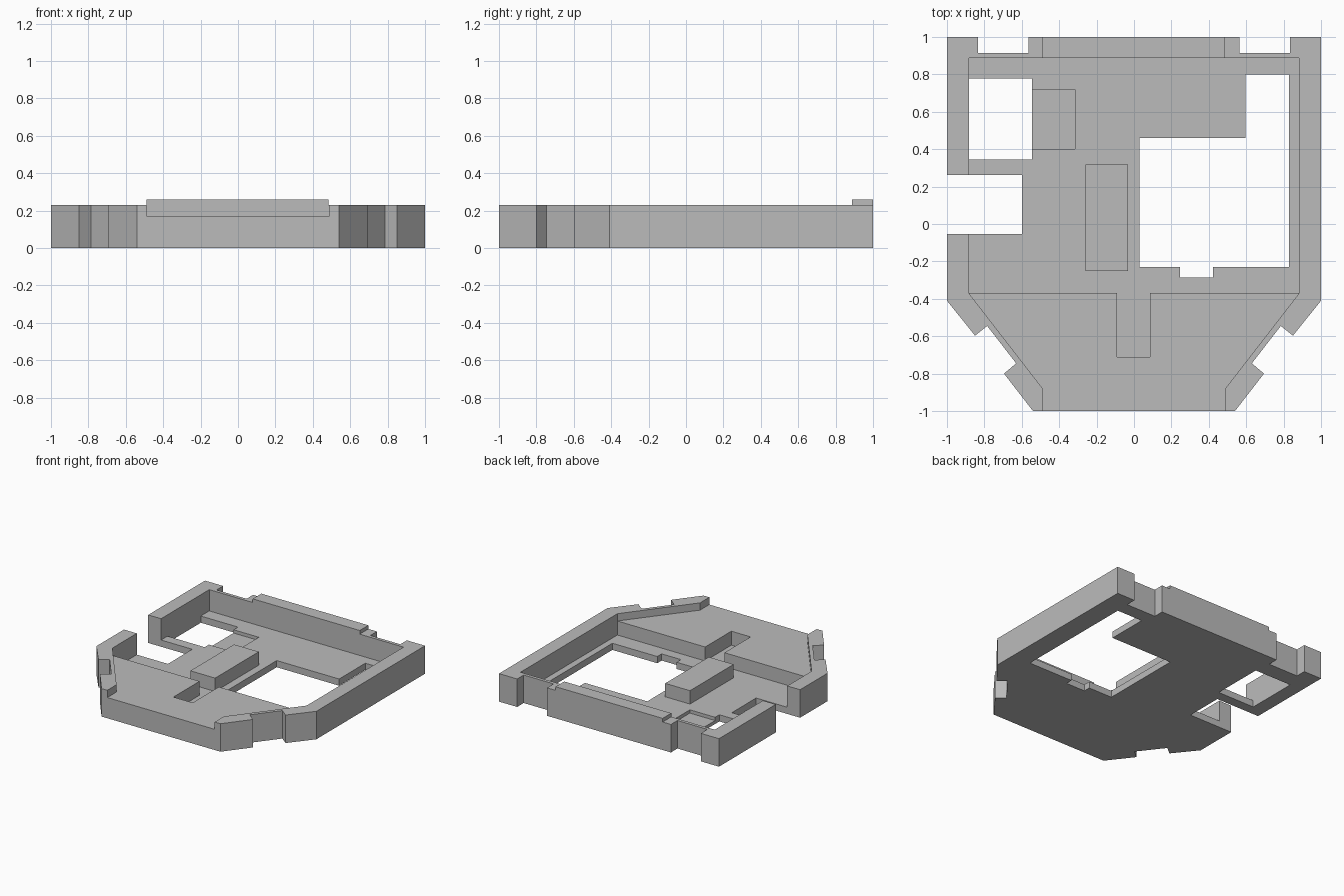
import bpy, bmesh

if "Cube" in bpy.data.objects:
    bpy.data.objects.remove(bpy.data.objects["Cube"])

FLOOR, DECK, WALL, TAB = 0.055, 0.17, 0.23, 0.26

grey = bpy.data.materials.new("grey")
grey.diffuse_color = (0.5, 0.5, 0.5, 1)
grey.use_nodes = True
grey.node_tree.nodes["Principled BSDF"].inputs["Base Color"].default_value = grey.diffuse_color


def prism(name, pts, z0, z1):
    """Extrude a flat outline between two heights."""
    bm = bmesh.new()
    face = bm.faces.new([bm.verts.new((x, y, z0)) for x, y in pts])
    ext = bmesh.ops.extrude_face_region(bm, geom=[face])
    top = [v for v in ext["geom"] if isinstance(v, bmesh.types.BMVert)]
    bmesh.ops.translate(bm, verts=top, vec=(0, 0, z1 - z0))
    bmesh.ops.recalc_face_normals(bm, faces=bm.faces)
    me = bpy.data.meshes.new(name)
    bm.to_mesh(me)
    bm.free()
    me.materials.append(grey)
    ob = bpy.data.objects.new(name, me)
    bpy.context.collection.objects.link(ob)
    return ob


def rect(x0, x1, y0, y1):
    return [(x0, y0), (x1, y0), (x1, y1), (x0, y1)]


def mirrored(half):
    """Close a right-hand half outline with its mirror image."""
    return half + [(-x, y) for x, y in reversed(half)]


def cut(target, pts, z0, z1):
    cutter = prism("cutter", pts, z0, z1)
    cutter.hide_render = True
    mod = target.modifiers.new("cut", "BOOLEAN")
    mod.operation = "DIFFERENCE"
    mod.solver = "EXACT"
    mod.object = cutter
    bpy.context.view_layer.objects.active = target
    bpy.ops.object.modifier_apply(modifier=mod.name)
    bpy.data.objects.remove(cutter)


# Tray body: outline with corner notches at the back and on the front bevels
tray = prism("tray", mirrored([
    (0.54, -1), (0.695, -0.80), (0.63, -0.745), (0.785, -0.545),
    (0.85, -0.597), (1, -0.41), (1, 1), (0.835, 1), (0.835, 0.915),
    (0.563, 0.915), (0.563, 1)]), 0, WALL)

# Raised front deck, open at the front edge
cut(tray, mirrored([(0.488, -1.2), (0.488, -0.88), (0.883, -0.37),
                    (0.883, -0.2)]), DECK, 0.5)
# Deep rear floor and the channel running into the deck
cut(tray, rect(-0.883, 0.883, -0.37, 0.888), FLOOR, 0.5)
cut(tray, rect(-0.09, 0.085, -0.71, -0.3), FLOOR, 0.5)
# Shallow pocket beside the small window
cut(tray, rect(-0.6, -0.315, 0.40, 0.72), 0.028, 0.1)
# Small window, side slot and large stepped window
cut(tray, rect(-0.883, -0.545, 0.345, 0.778), -0.1, 0.1)
cut(tray, rect(-1.2, -0.6, -0.053, 0.262), -0.1, 0.5)
cut(tray, [(0.03, 0.46), (0.03, -0.23), (0.247, -0.23), (0.247, -0.287),
           (0.422, -0.287), (0.422, -0.23), (0.83, -0.23), (0.83, 0.80),
           (0.597, 0.80), (0.597, 0.46)], -0.1, 0.1)

# Raised block on the floor and raised rail on the back wall
prism("center_block", rect(-0.258, -0.033, -0.25, 0.317), FLOOR, 0.165)
prism("back_rail", rect(-0.488, 0.485, 0.888, 1), WALL, TAB)
